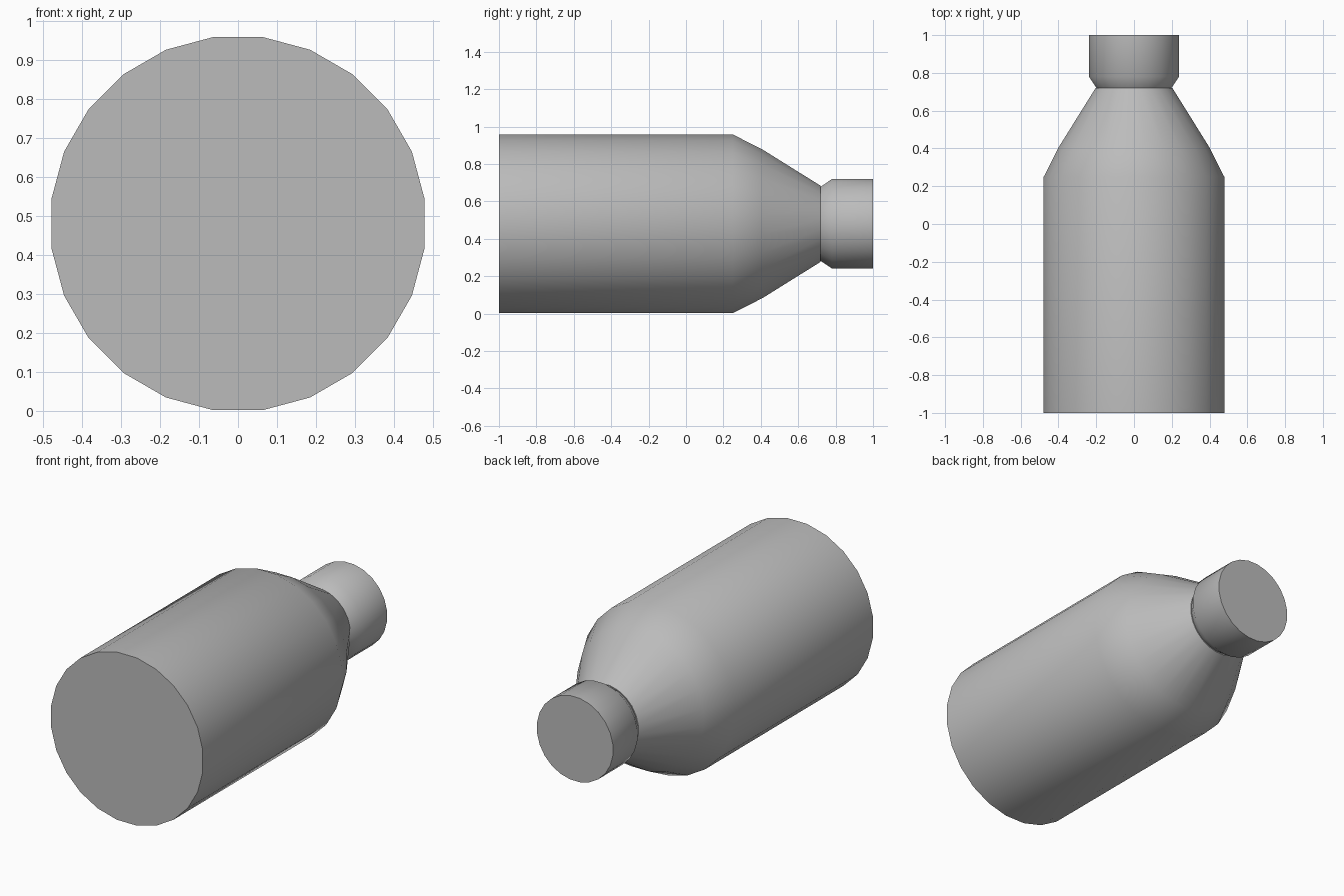
import bpy
import bmesh
from math import cos, sin, tau, radians

cube = bpy.data.objects.get("Cube")
if cube:
    bpy.data.objects.remove(cube, do_unlink=True)

SIDES = 24
AXIS_Z = 0.48

grey = bpy.data.materials.new("plain grey")
grey.use_nodes = True
colour = (0.5, 0.5, 0.5, 1)
grey.diffuse_color = colour
grey.node_tree.nodes["Principled BSDF"].inputs["Base Color"].default_value = colour


def lathe(name, profile):
    """Closed solid turned around the y axis from (y, radius) pairs."""
    bm = bmesh.new()
    rings = []
    for y, r in profile:
        angles = [tau * (i + 0.5) / SIDES for i in range(SIDES)]
        rings.append([bm.verts.new((r * cos(a), y, AXIS_Z + r * sin(a))) for a in angles])
    for a, b in zip(rings, rings[1:]):
        for i in range(SIDES):
            j = (i + 1) % SIDES
            bm.faces.new((a[i], a[j], b[j], b[i]))
    bm.faces.new(rings[0])
    bm.faces.new(rings[-1])
    bmesh.ops.recalc_face_normals(bm, faces=bm.faces)
    mesh = bpy.data.meshes.new(name)
    bm.to_mesh(mesh)
    bm.free()
    mesh.materials.append(grey)
    obj = bpy.data.objects.new(name, mesh)
    bpy.context.collection.objects.link(obj)
    bpy.ops.object.select_all(action="DESELECT")
    obj.select_set(True)
    bpy.context.view_layer.objects.active = obj
    bpy.ops.object.shade_smooth_by_angle(angle=radians(40))
    return obj


# Bottle lying on its side: straight body, then a tapering shoulder
lathe("bottle_body", [(-1, 0.482), (0.25, 0.482), (0.41, 0.4), (0.72, 0.205)])

# Cap with a chamfered lower rim
lathe("bottle_cap", [(0.72, 0.2), (0.78, 0.241), (1, 0.241)])
